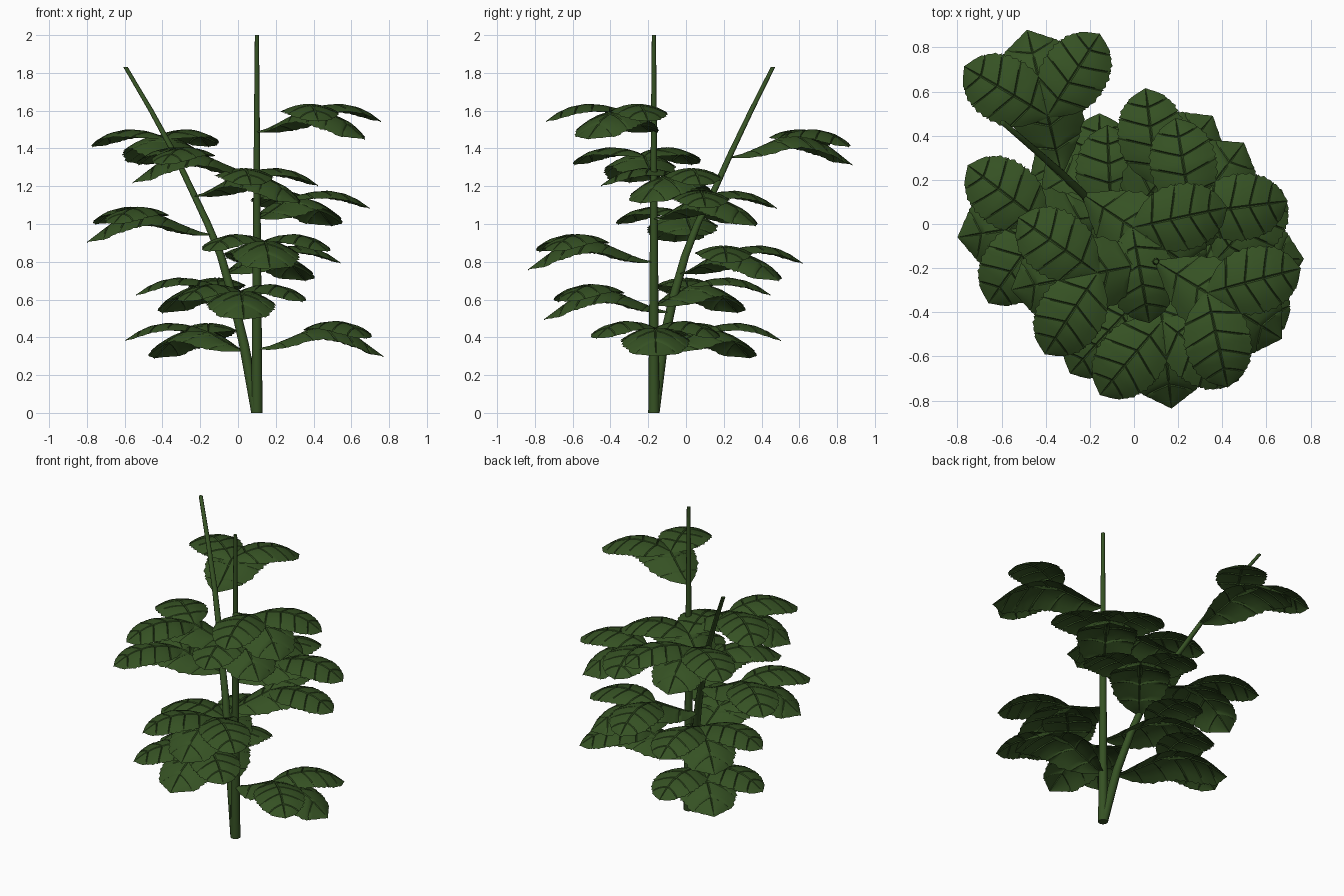
import bpy, bmesh, math
from mathutils import Vector

if "Cube" in bpy.data.objects:
    bpy.data.objects.remove(bpy.data.objects["Cube"])


GREEN = bpy.data.materials.new("plant_green")
GREEN.diffuse_color = (0.036, 0.083, 0.017, 1)
GREEN.use_nodes = True
GREEN.node_tree.nodes["Principled BSDF"].inputs["Base Color"].default_value = GREEN.diffuse_color


def lerp_table(table, t):
    for (a, va), (b, vb) in zip(table, table[1:]):
        if t <= b:
            return va + (vb - va) * (t - a) / (b - a)
    return table[-1][1]


def finish(bm, name, angle):
    me = bpy.data.meshes.new(name)
    bm.to_mesh(me)
    bm.free()
    ob = bpy.data.objects.new(name, me)
    bpy.context.collection.objects.link(ob)
    me.materials.append(GREEN)
    bpy.ops.object.select_all(action='DESELECT')
    ob.select_set(True)
    bpy.context.view_layer.objects.active = ob
    bpy.ops.object.shade_smooth_by_angle(angle=math.radians(angle))
    return ob


# Tapered round stems along a path
def stem(name, path, r0, r1, sides=12):
    bm = bmesh.new()
    rings = []
    for p in path:
        r = r0 + (r1 - r0) * p[2] / path[-1][2]
        rings.append([bm.verts.new((p[0] + r * math.cos(2 * math.pi * k / sides),
                                    p[1] + r * math.sin(2 * math.pi * k / sides), p[2]))
                      for k in range(sides)])
    for a, b in zip(rings, rings[1:]):
        for k in range(sides):
            j = (k + 1) % sides
            bm.faces.new((a[k], a[j], b[j], b[k]))
    bm.faces.new(rings[0][::-1])
    bm.faces.new(rings[-1])
    finish(bm, name, 60)


# Leaflet shapes: half width and arching height along the midrib
WIDTH_MID = [(0, .04), (.1, .34), (.2, .62), (.32, .86), (.48, .99), (.62, 1),
             (.75, .95), (.88, .72), (1, 0)]
WIDTH_SIDE = [(0, .10), (.1, .48), (.22, .78), (.35, .95), (.5, 1), (.65, .96),
              (.8, .80), (.92, .48), (1, 0)]
RISE_MID = [(0, 0), (.1, .015), (.25, .055), (.4, .10), (.52, .115), (.65, .10),
            (.8, .06), (1, -.04)]
RISE_SIDE = [(0, .10), (.15, .125), (.3, .14), (.5, .147), (.7, .13), (.85, .10), (1, .055)]
JOINT = .27                     # side leaflets leave the midrib here
SPREAD = math.radians(46)
SIDE_LENGTH = .44


def midrib(t, side):
    if side == 0:
        return Vector((.67 * t, 0, lerp_table(RISE_MID, t)))
    return Vector((JOINT + SIDE_LENGTH * math.cos(SPREAD) * t,
                   side * SIDE_LENGTH * math.sin(SPREAD) * t, lerp_table(RISE_SIDE, t)))


# Rows across the leaflet: (position, is a sunken vein)
def make_rows(count):
    rows = [(0.0, False)]
    for i in range(count):
        a, b = i / count, (i + 1) / count
        rows += [(a + (b - a) * k / 5, False) for k in (1, 2, 3, 4)]
        if i < count - 1:
            rows += [(b - .009, False), (b, True), (b + .009, False)]
    return rows + [(1.0, False)]


def leaflet(bm, side, half, widths, droop, count):
    rows = make_rows(count)
    rib = .006 / half
    cols = [-1, -.75, -.5, -.25, -rib, 0, rib, .25, .5, .75, 1]
    grid = []
    for i, (t0, vein) in enumerate(rows):
        row = []
        for s in cols:
            # veins sweep toward the tip
            t = min(1, t0 + .13 * abs(s) * math.sin(math.pi * t0))
            p = midrib(t, side)
            d = midrib(min(1, t + .01), side) - midrib(max(0, t - .01), side)
            n = Vector((-d.y, d.x, 0)).normalized()
            w = half * lerp_table(widths, t)
            if abs(s) == 1:
                w *= 1.03 if i % 2 else .97
            q = p + n * (w * s)
            q.z -= droop * s * s * w / half
            if s == 0 or (vein and abs(s) < 1):
                q.z -= .006
            row.append(bm.verts.new(q))
        grid.append(row)
    for i in range(len(rows) - 1):
        for j in range(len(cols) - 1):
            bm.faces.new((grid[i][j], grid[i + 1][j], grid[i + 1][j + 1], grid[i][j + 1]))


# Three-part leaf pointing in a given direction
def leaf(name, base, degrees):
    bm = bmesh.new()
    leaflet(bm, 0, .18, WIDTH_MID, .065, 6)
    for side in (-1, 1):
        leaflet(bm, side, .152, WIDTH_SIDE, .04, 5)
    bmesh.ops.remove_doubles(bm, verts=bm.verts, dist=.00001)
    for f in bm.faces:
        f.normal_update()
        if f.normal.z < 0:
            f.normal_flip()
    ob = finish(bm, name, 30)
    ob.location = base
    ob.rotation_euler.z = math.radians(degrees)


MAIN = [(.10, -.17, 0), (.10, -.17, 1), (.10, -.17, 2)]
SIDE = [(.10, -.17, 0), (.03, -.12, .37), (-.03, -.065, .62), (-.09, -.005, .83),
        (-.16, .06, 1.0), (-.245, .15, 1.18), (-.34, .24, 1.38), (-.46, .345, 1.6),
        (-.595, .46, 1.83)]
stem("main_stem", MAIN, .030, .011)
stem("leaning_stem", SIDE, .030, .012)


def point_at(path, z):
    return tuple(lerp_table([(p[2], p[a]) for p in path], z) for a in (0, 1)) + (z,)


# Six leaves per stem, each turned by the golden angle
for i in range(6):
    leaf(f"main_leaf_{i + 1}", point_at(MAIN, .34 + .23 * i), 1 + 137.5 * i)
    leaf(f"leaning_leaf_{i + 1}", point_at(SIDE, .33 + .205 * i), 136 + 137.5 * i)
